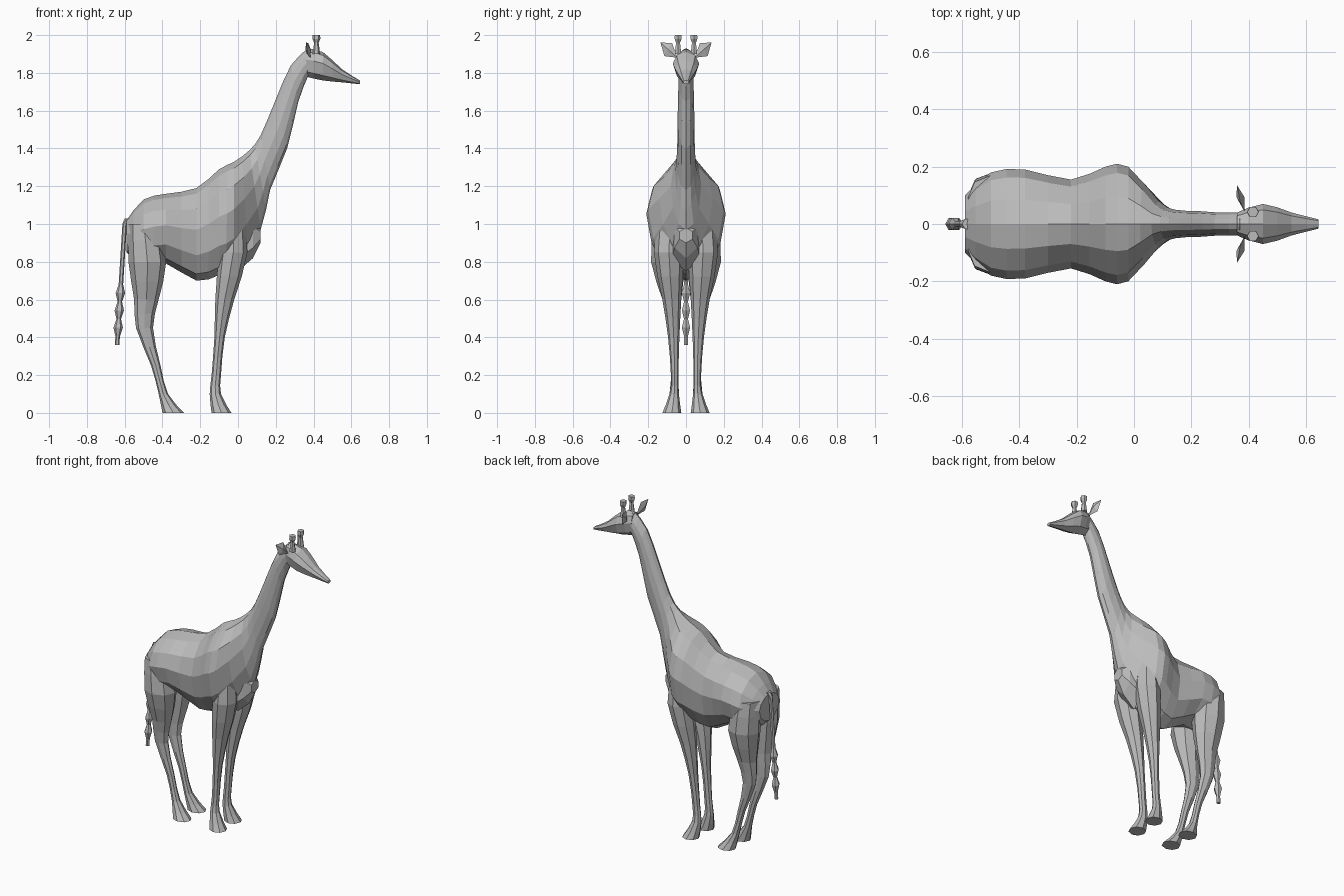
import bpy
import bmesh
import math
from mathutils import Vector

default_cube = bpy.data.objects.get("Cube")
if default_cube:
    bpy.data.objects.remove(default_cube, do_unlink=True)

# One plain grey for the whole animal
grey = bpy.data.materials.new("plain_grey")
grey.use_nodes = True
colour = (.5, .5, .5, 1)
grey.diffuse_color = colour
grey.node_tree.nodes["Principled BSDF"].inputs["Base Color"].default_value = colour


def finish(name, bm):
    """Turn a bmesh into a flat shaded object."""
    bmesh.ops.recalc_face_normals(bm, faces=bm.faces)
    mesh = bpy.data.meshes.new(name)
    bm.to_mesh(mesh)
    bm.free()
    mesh.materials.append(grey)
    part = bpy.data.objects.new(name, mesh)
    bpy.context.collection.objects.link(part)


def slanted(start_x, start_z, end_x, end_z, width):
    """Cross-section running between two points of the side outline."""
    return (start_x, start_z, end_x, end_z, width)


def upright(x, top, bottom, width):
    """Vertical cross-section, for parts that run lengthways."""
    return slanted(x, top, x, bottom, width)


def level(z, rear, front, width):
    """Horizontal cross-section, for parts that run up and down."""
    return slanted(rear, z, front, z, width)


def halfway(before, start, end, after):
    """Smooth midpoint between two neighbouring values."""
    return (start + end) / 2 + (start + end - before - after) / 16


def refine(sections):
    """Insert a smoothly curved section between each pair."""
    padded = [sections[0], *sections, sections[-1]]
    result = []
    for neighbours in zip(padded, padded[1:], padded[2:], padded[3:]):
        result.append(neighbours[1])
        result.append(tuple(halfway(*values) for values in zip(*neighbours)))
    result.append(sections[-1])
    return result


def oval(bm, section, centre, sides, bias, power):
    """Ring of vertices; bias sets the widest level, power narrows the top."""
    start_x, start_z, end_x, end_z, width = section
    start, end = Vector((start_x, start_z)), Vector((end_x, end_z))
    verts = []
    for k in range(sides):
        angle = math.tau * k / sides
        c, s = math.cos(angle), math.sin(angle)
        along = bias - c * (bias if c > 0 else 1 - bias)
        spread = abs(s) ** (power if c > 0 else 1)
        point = start.lerp(end, along)
        y = centre + math.copysign(width * spread, s)
        verts.append(bm.verts.new((point.x, y, point.y)))
    return verts


def loft(name, sections, sides=8, side=1, offset=0, splay=0, bias=.5, power=1):
    """Skin a row of sections, moved sideways by offset plus splay times width."""
    bm = bmesh.new()
    rings = []
    for section in sections:
        centre = side * (offset + splay * section[-1])
        rings.append(oval(bm, section, centre, sides, bias, power))
    for near, far in zip(rings, rings[1:]):
        for i in range(sides):
            j = (i + 1) % sides
            bm.faces.new((near[i], near[j], far[j], far[i]))
    bm.faces.new(rings[0])
    bm.faces.new(rings[-1])
    finish(name, bm)


# Trunk and neck: one skin from rump to nape
trunk = [
    upright(-.59, 1.02, .85, .1),
    upright(-.5, 1.13, .78, .18),
    upright(-.38, 1.16, .79, .19),
    upright(-.22, 1.19, .7, .155),
    upright(-.1, 1.29, .73, .2),
    upright(-.02, 1.33, .77, .2),
]
neck = [
    slanted(.06, 1.39, .12, .97, .08),
    slanted(.12, 1.47, .17, 1.18, .05),
    slanted(.2, 1.66, .26, 1.4, .045),
    slanted(.28, 1.84, .32, 1.65, .04),
    slanted(.37, 1.93, .37, 1.78, .04),
]
loft("body_and_neck", refine(trunk + neck), sides=12, bias=.45, power=1.15)

# Breastbone: small wedge between the forelegs
loft("breastbone", [
    upright(0, 1, .75, .09),
    upright(.08, 1.04, .82, .07),
    upright(.12, .98, .9, .04),
], sides=6)

# Head: skull tapering to the muzzle
loft("head", refine([
    upright(.36, 1.93, 1.78, .04),
    upright(.45, 1.91, 1.76, .07),
    upright(.55, 1.82, 1.75, .04),
    upright(.645, 1.76, 1.74, .016),
]), bias=.4)

# Tail: thin dock, then a lumpy tuft that swells and pinches in turn
tail = [level(1.03, -.6, -.56, .02)]
joints = 15
for joint in range(joints):
    t = joint / (joints - 1)
    swollen = t > .5 and joint % 2 == 0 and t < .9
    radius = .025 if swollen else .012
    x = -.6 - .04 * t
    tail.append(level(1 - .64 * t, x - radius, x + radius, radius))
loft("tail", tail, sides=6)

# Legs: each runs from inside the trunk down to a flared hoof
hind_leg = refine([
    level(1, -.58, -.42, .08),
    level(.8, -.58, -.38, .09),
    level(.6, -.55, -.42, .05),
    level(.45, -.54, -.45, .03),
    level(.25, -.46, -.41, .02),
    level(.1, -.42, -.37, .025),
    level(0, -.4, -.285, .05),
])
fore_leg = refine([
    level(1.1, -.06, .02, .06),
    level(.85, -.1, .05, .08),
    level(.6, -.12, -.02, .05),
    level(.4, -.125, -.07, .03),
    level(.2, -.14, -.09, .02),
    level(.1, -.15, -.09, .025),
    level(0, -.14, -.035, .05),
])

# Horn: stalk with a knobbed tip
horn_x = .415
horn = [level(z, horn_x - radius, horn_x + radius, radius)
        for z, radius in ((1.9, .02), (1.96, .012), (1.98, .021), (2, .02))]


def ear(name, side):
    """Leaf-shaped ear: root and tip joined around a flat diamond."""
    root = Vector((.385, .045, 1.88))
    tip = Vector((.36, .135, 1.96))
    across = Vector((0, .02, -.035))
    thick = Vector((.014, 0, 0))
    middle = root.lerp(tip, .55)
    bm = bmesh.new()

    def corner(point):
        return bm.verts.new((point.x, point.y * side, point.z))

    ends = [corner(root), corner(tip)]
    rim = [corner(middle + shift) for shift in (across, thick, -across, -thick)]
    for end in ends:
        for i, vert in enumerate(rim):
            bm.faces.new((vert, rim[i - 1], end))
    finish(name, bm)


for label, side in (("left", 1), ("right", -1)):
    loft(label + "_hind_leg", hind_leg, side=side, offset=.05, splay=.5)
    loft(label + "_fore_leg", fore_leg, side=side, offset=.05, splay=.5)
    loft(label + "_horn", horn, sides=6, side=side, offset=.042)
    ear(label + "_ear", side)
